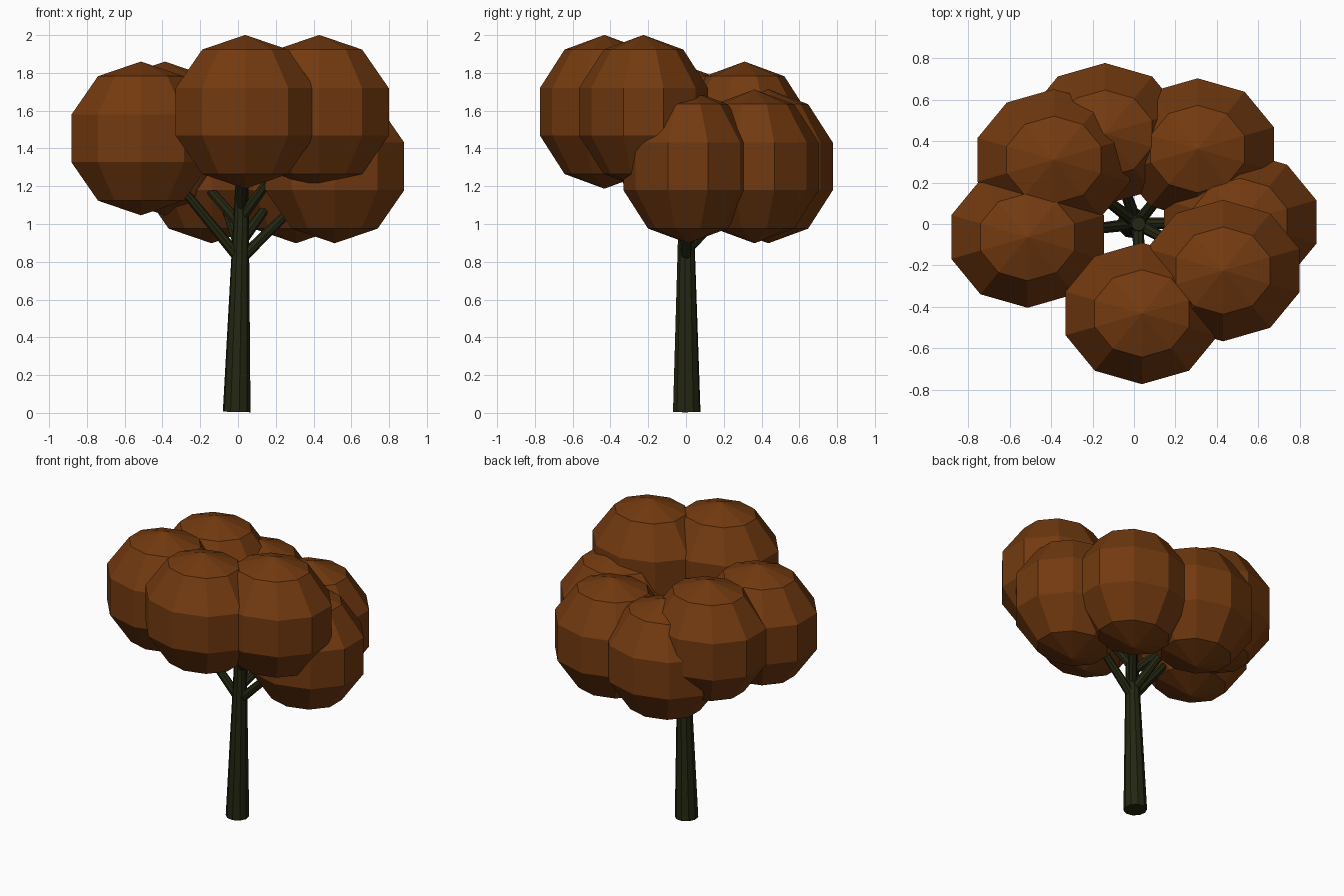
import bpy
from mathutils import Vector

if "Cube" in bpy.data.objects:
    bpy.data.objects.remove(bpy.data.objects["Cube"])


def flat_material(name, rgb):
    mat = bpy.data.materials.new(name)
    mat.diffuse_color = (*rgb, 1)
    mat.use_nodes = True
    mat.node_tree.nodes["Principled BSDF"].inputs["Base Color"].default_value = mat.diffuse_color
    return mat


leaf_mat = flat_material("rust brown leaves", (0.17, 0.042, 0.005))
bark_mat = flat_material("dark bark", (0.018, 0.020, 0.006))


def limb(name, start, end, r1, r2, sides):
    """Tapered cylinder between two points."""
    a, b = Vector(start), Vector(end)
    d = b - a
    bpy.ops.mesh.primitive_cone_add(vertices=sides, radius1=r1, radius2=r2,
                                    depth=d.length, location=(a + b) / 2,
                                    rotation=d.to_track_quat('Z', 'Y').to_euler())
    ob = bpy.context.object
    ob.name = name
    ob.data.materials.append(bark_mat)


def leaf_clump(name, centre):
    """Faceted ten-sided ball, slightly narrow front to back."""
    bpy.ops.mesh.primitive_uv_sphere_add(segments=10, ring_count=5, radius=0.407,
                                         location=centre)
    ob = bpy.context.object
    ob.name = name
    ob.scale = (1, 0.882, 1)
    ob.data.materials.append(leaf_mat)


# Trunk, leaning very slightly
foot, top = Vector((-0.007, 0.004, 0.005)), Vector((0.022, 0.0, 1.25))
limb("trunk", foot, top, 0.074, 0.034, 10)

# Leaf clump centre, and height where its branch leaves the trunk
clumps = [
    ((0.038, -0.432, 1.594), 1.08),
    ((-0.514, -0.063, 1.453), 0.81),
    ((-0.387, 0.310, 1.453), 0.99),
    ((-0.140, 0.436, 1.305), 0.86),
    ((0.307, 0.362, 1.305), 0.90),
    ((0.512, 0.010, 1.305), 0.81),
    ((0.430, -0.225, 1.594), 1.03),
]
for i, (centre, z) in enumerate(clumps, 1):
    fork = foot.lerp(top, z / top.z)
    leaf_clump(f"leaf_clump_{i}", centre)
    limb(f"branch_{i}", fork, fork.lerp(Vector(centre), 0.85), 0.03, 0.02, 8)
